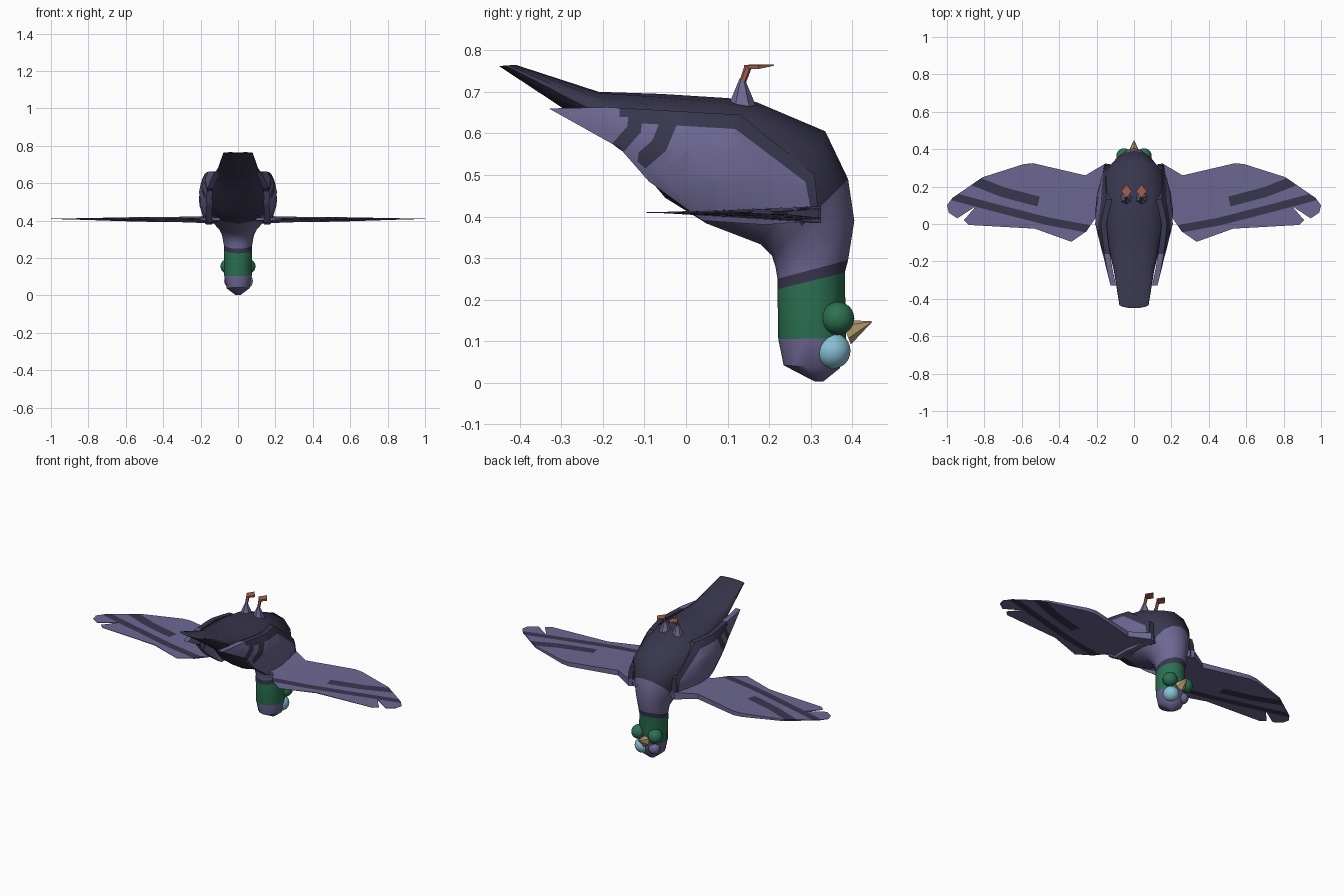
import bpy, bmesh, math
from mathutils import Vector

if "Cube" in bpy.data.objects:
    bpy.data.objects.remove(bpy.data.objects["Cube"])


def material(name, r, g, b):
    m = bpy.data.materials.new(name)
    m.use_nodes = True
    m.diffuse_color = (r, g, b, 1)
    m.node_tree.nodes["Principled BSDF"].inputs["Base Color"].default_value = (r, g, b, 1)
    return m


PURPLE = material("slate purple", .155, .138, .29)
DARK = material("dark navy", .04, .037, .075)
GREEN = material("neck green", .025, .165, .085)
BLUE = material("eye blue", .25, .53, .66)
TAN = material("beak tan", .48, .35, .16)
RED = material("foot red", .38, .11, .08)


def finish(name, bm, mats, mirror=False, angle=35):
    bmesh.ops.recalc_face_normals(bm, faces=bm.faces)
    me = bpy.data.meshes.new(name)
    bm.to_mesh(me)
    bm.free()
    ob = bpy.data.objects.new(name, me)
    bpy.context.collection.objects.link(ob)
    for m in mats:
        me.materials.append(m)
    if mirror:
        ob.modifiers.new("mirror", "MIRROR").use_mirror_merge = False
    bpy.ops.object.select_all(action="DESELECT")
    ob.select_set(True)
    bpy.context.view_layer.objects.active = ob
    bpy.ops.object.shade_smooth_by_angle(angle=math.radians(angle))
    return ob


# Lofted body: belly point (y, z), back point (y, z), half width
stations = [
    ((-.41, .765), (-.45, .762), .08),
    ((-.21, .70), (-.28, .65), .11),
    ((-.06, .695), (-.13, .54), .145),
    ((.10, .685), (-.05, .445), .185),
    ((.17, .675), (.05, .383), .19),
    ((.335, .605), (.18, .333), .165),
    ((.39, .49), (.207, .305), .115),
    ((.405, .39), (.215, .28), .088),
    ((.39, .295), (.22, .25), .077),
    ((.382, .265), (.22, .225), .076),
    ((.385, .108), (.222, .105), .076),
    ((.37, .035), (.235, .042), .062),
    ((.33, .003), (.31, .003), .015),
]
SIDES = 14
bm = bmesh.new()
rings = []
for (ty, tz), (by, bz), w in stations:
    ring = []
    for k in range(SIDES):
        a = math.tau * k / SIDES
        s = (1 + math.cos(a)) / 2
        ring.append(bm.verts.new((w * math.sin(a), by + (ty - by) * s, bz + (tz - bz) * s)))
    rings.append(ring)
for i in range(len(rings) - 1):
    for k in range(SIDES):
        n = (k + 1) % SIDES
        f = bm.faces.new((rings[i][k], rings[i][n], rings[i + 1][n], rings[i + 1][k]))
        purple = i in (6, 7) or i > 9 or (i < 6 and f.calc_center_median().z < .4)
        f.material_index = 0 if purple else 2 if i == 9 else 1
bm.faces.new(rings[0]).material_index = 1
bm.faces.new(rings[-1])
finish("body", bm, [PURPLE, DARK, GREEN], angle=45)


def seg_distance(p, a, b):
    d = b - a
    t = max(0, min(1, (p - a).dot(d) / d.length_squared))
    return (p - a - d * t).length


def banded_panel(name, outline, bands, grid, place):
    """Flat outline cut along its bands, then thickened and bent by place(u, v, side)."""
    bm = bmesh.new()
    face = bm.faces.new([bm.verts.new((u, v, 0)) for u, v in outline])
    bmesh.ops.triangulate(bm, faces=[face])

    def cut(point, normal):
        bmesh.ops.bisect_plane(bm, geom=bm.verts[:] + bm.edges[:] + bm.faces[:],
                               plane_co=point, plane_no=normal, dist=1e-5)

    segments = []
    for path, half in bands:
        pts = [Vector((u, v, 0)) for u, v in path]
        for a, b in zip(pts, pts[1:]):
            n = Vector((a.y - b.y, b.x - a.x, 0)).normalized()
            for side in (-half, half):
                cut(a + n * side, n)
            segments.append((a, b, half))
        cut(pts[0], pts[1] - pts[0])
        cut(pts[-1], pts[-1] - pts[-2])
    for i in range(-12, 13):
        if grid:
            cut((i * grid, 0, 0), (1, 0, 0))
            cut((0, i * grid, 0), (0, 1, 0))
    for f in bm.faces:
        c = f.calc_center_median()
        f.material_index = int(any(seg_distance(c, a, b) < h for a, b, h in segments))
    outer = bm.verts[:]
    ext = bmesh.ops.extrude_face_region(bm, geom=bm.faces[:], use_keep_orig=True)["geom"]
    inner = [g for g in ext if isinstance(g, bmesh.types.BMVert)]
    for side, verts in enumerate((outer, inner)):
        for v in verts:
            v.co = place(v.co.x, v.co.y, side)
    return finish(name, bm, [PURPLE, DARK], mirror=True)


# Spread wings, thick at the leading root and thin at the tip
def spread(x, y, side):
    t = max(.02, y + .09) * (1.1 - x)
    return Vector((x, y, .41 + (-.065 if side else .038) * t))


banded_panel(
    "spread_wings",
    [(.07, .29), (.15, .325), (.26, .26), (.54, .325), (.59, .32), (.81, .25), (.97, .14),
     (1, .10), (.99, .06), (.945, .03), (.845, .095), (.91, .02), (.885, -.005),
     (.53, -.025), (.335, -.095), (.255, -.04), (.2, .04), (.07, .06)],
    [([(.84, .225), (.70, .17), (.51, .12)], .027),
     ([(.98, .15), (.85, .115), (.62, .055), (.45, .012), (.22, -.03)], .021)],
    0, spread)


# Folded wings lying over the flanks
def folded(y, z, side):
    x = .208 - .25 * max(0, -y) - .25 * max(0, y - .12) - 2.5 * (z - .54 + .36 * y) ** 2
    return Vector((x - .03 * side, y, z))


banded_panel(
    "folded_wings",
    [(-.33, .66), (-.19, .663), (.13, .645), (.31, .50), (.32, .39), (.19, .38),
     (.04, .39), (-.09, .485), (-.16, .565)],
    [([(-.12, .655), (-.125, .61), (-.16, .57)], .017),
     ([(-.04, .63), (-.065, .57), (-.10, .54)], .02),
     ([(-.12, .655), (.13, .64), (.315, .50), (.33, .42)], .03)],
    .08, folded)


# Rounded and tapered details
def ball(name, co, r, mat, mirror=False):
    bm = bmesh.new()
    bmesh.ops.create_icosphere(bm, subdivisions=3, radius=r)
    bmesh.ops.translate(bm, verts=bm.verts, vec=co)
    finish(name, bm, [mat], mirror)


def taper(name, a, b, r1, r2, sides, mat, mirror=False):
    a, b = Vector(a), Vector(b)
    bm = bmesh.new()
    bmesh.ops.create_cone(bm, cap_ends=True, segments=sides, radius1=r1, radius2=r2,
                          depth=(b - a).length)
    turn = Vector((0, 0, 1)).rotation_difference(b - a).to_matrix()
    bmesh.ops.rotate(bm, verts=bm.verts, cent=(0, 0, 0), matrix=turn)
    bmesh.ops.translate(bm, verts=bm.verts, vec=(a + b) / 2)
    finish(name, bm, [mat], mirror)


ball("cheeks", (.054, .365, .155), .04, GREEN, True)
ball("left_eye", (.036, .352, .077), .044, BLUE)
ball("right_eye", (-.042, .355, .077), .032, PURPLE)
taper("beak", (0, .385, .122), (0, .447, .147), .032, .001, 6, TAN)

# Legs and feet
taper("thighs", (.04, .135, .655), (.04, .135, .732), .038, .006, 6, PURPLE, True)
taper("shins", (.04, .135, .72), (.04, .15, .762), .008, .009, 6, RED, True)
bm = bmesh.new()
foot = bm.faces.new([bm.verts.new(p) for p in
                     ((.04, .14, .765), (.068, .175, .765), (.04, .212, .766), (.012, .175, .765))])
ext = bmesh.ops.extrude_face_region(bm, geom=[foot], use_keep_orig=True)["geom"]
for v in ext:
    if isinstance(v, bmesh.types.BMVert):
        v.co.z -= .01 if v.co.y < .2 else .003
finish("feet", bm, [RED], True)
